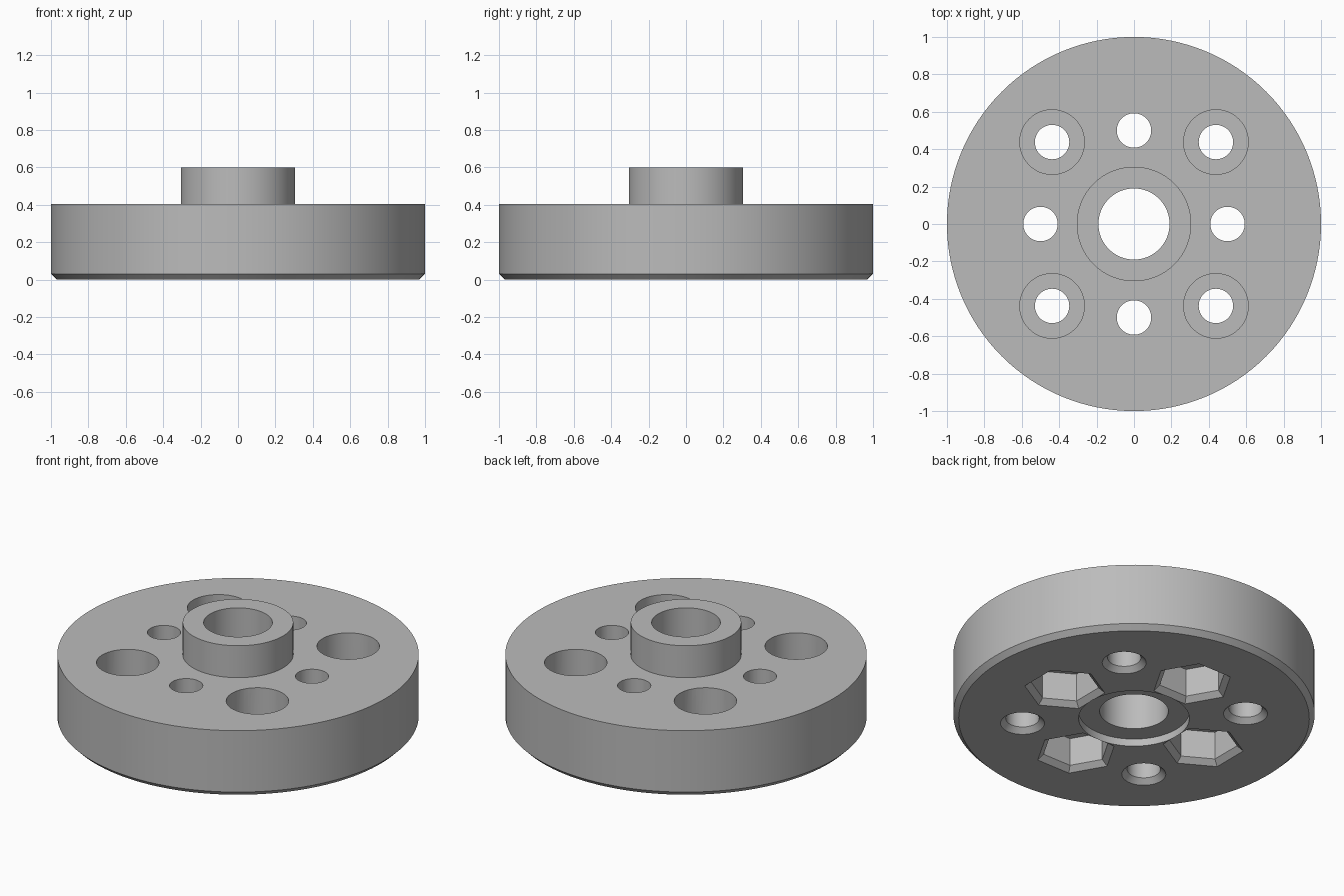
import bpy, bmesh, math
from mathutils import Matrix

cube = bpy.data.objects.get("Cube")
if cube:
    bpy.data.objects.remove(cube, do_unlink=True)

grey = bpy.data.materials.new("mid_grey")
grey.use_nodes = True
colour = (0.5, 0.5, 0.5, 1)
grey.diffuse_color = colour
grey.node_tree.nodes["Principled BSDF"].inputs["Base Color"].default_value = colour


def lathe(bm, profile, sides, place=Matrix(), ring=False):
    """Spin (radius, height) points; cap the ends, or close the profile as a ring."""
    loops = []
    for r, z in profile:
        angles = [math.tau * i / sides for i in range(sides)]
        loops.append([bm.verts.new(place @ Matrix.Translation((r * math.cos(a), r * math.sin(a), z)).translation)
                      for a in angles])
    pairs = list(zip(loops, loops[1:]))
    if ring:
        pairs.append((loops[-1], loops[0]))
    else:
        bm.faces.new(loops[0])
        bm.faces.new(loops[-1])
    for low, high in pairs:
        for i in range(sides):
            j = (i + 1) % sides
            bm.faces.new((low[i], low[j], high[j], high[i]))


def finish(bm, name):
    bmesh.ops.recalc_face_normals(bm, faces=bm.faces)
    mesh = bpy.data.meshes.new(name)
    bm.to_mesh(mesh)
    bm.free()
    mesh.materials.append(grey)
    obj = bpy.data.objects.new(name, mesh)
    bpy.context.collection.objects.link(obj)
    return obj


# Sizes
TOP, HUB_TOP = 0.405, 0.6
HUB, BORE, HOLE = 0.306, 0.19, 0.092
BEVEL = 0.03

# Disc with raised hub, central bore and shallow recess underneath
bm = bmesh.new()
lathe(bm, [(BORE, 0.045), (HUB, 0.045), (HUB, 0), (1 - BEVEL, 0), (1, BEVEL),
           (1, TOP), (HUB, TOP), (HUB, HUB_TOP), (BORE, HUB_TOP)], 128, ring=True)
wheel = finish(bm, "wheel_disc")

# Cutters: countersunk and counterbored bolt holes, bevelled hexagonal nut pockets
bolts, pockets, shafts = bmesh.new(), bmesh.new(), bmesh.new()
for k in range(4):
    turn = Matrix.Rotation(math.tau * k / 4, 4, "Z")
    diagonal = turn @ Matrix.Translation((0.438, 0.438, 0))
    lathe(bolts, [(HOLE + 2 * BEVEL, -BEVEL), (HOLE, BEVEL), (HOLE, 0.2),
                  (0.173, 0.2), (0.173, 0.5)], 48, diagonal)
    straight = turn @ Matrix.Translation((0, 0.5, 0))
    lathe(pockets, [(0.26, -BEVEL), (0.19, BEVEL), (0.19, 0.2)], 6, straight)
    lathe(shafts, [(HOLE, 0.1), (HOLE, 0.5)], 48, straight)

for name, cut in (("bolt_hole_cutter", bolts), ("nut_pocket_cutter", pockets),
                  ("shaft_hole_cutter", shafts)):
    cutter = finish(cut, name)
    cutter.hide_render = True
    mod = wheel.modifiers.new(name, "BOOLEAN")
    mod.operation, mod.solver, mod.object = "DIFFERENCE", "EXACT", cutter

# Bake the cuts, then drop the cutters
graph = bpy.context.evaluated_depsgraph_get()
baked = bpy.data.meshes.new_from_object(wheel.evaluated_get(graph))
cutters = [m.object for m in wheel.modifiers]
wheel.modifiers.clear()
wheel.data = baked
for cutter in cutters:
    bpy.data.objects.remove(cutter, do_unlink=True)

# Smooth round walls, crisp rims
bpy.ops.object.select_all(action="DESELECT")
wheel.select_set(True)
bpy.context.view_layer.objects.active = wheel
bpy.ops.object.shade_smooth_by_angle(angle=math.radians(30))
